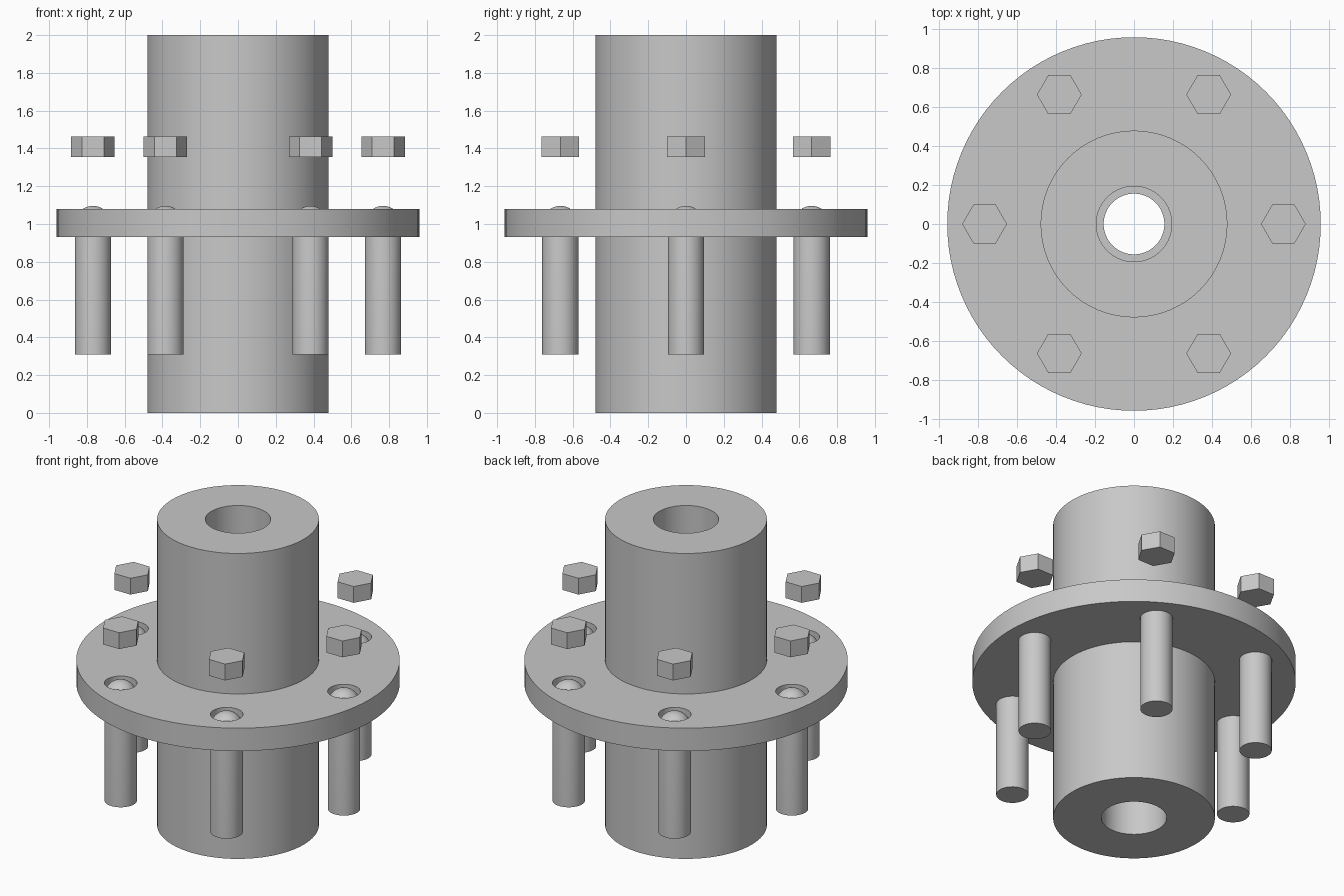
import bpy
import bmesh
from math import radians, sin, cos, pi

cube = bpy.data.objects.get("Cube")
if cube:
    bpy.data.objects.remove(cube, do_unlink=True)

# Single steel colour
steel = bpy.data.materials.new("steel grey")
steel.use_nodes = True
GREY = (0.58, 0.58, 0.58, 1)
steel.diffuse_color = GREY
steel.node_tree.nodes["Principled BSDF"].inputs["Base Color"].default_value = GREY

BOLT_CIRCLE = 0.768
BOLT_RADIUS = 0.096
BOLT_SPOTS = [(BOLT_CIRCLE * cos(k * pi / 3), BOLT_CIRCLE * sin(k * pi / 3))
              for k in range(6)]
PLATE_LOW, PLATE_HIGH = 0.93, 1.08


def lathe(name, profile, sides=64, at=(0, 0), closed=False):
    """Spin an (r, z) profile about a vertical axis."""
    bm = bmesh.new()
    verts = [bm.verts.new((r, 0, z)) for r, z in profile]
    pairs = list(zip(verts, verts[1:]))
    if closed:
        pairs.append((verts[-1], verts[0]))
    edges = [bm.edges.new(p) for p in pairs]
    bmesh.ops.spin(bm, geom=verts + edges, cent=(0, 0, 0), axis=(0, 0, 1),
                   angle=2 * pi, steps=sides, use_merge=True)
    bmesh.ops.remove_doubles(bm, verts=bm.verts, dist=1e-5)
    bmesh.ops.recalc_face_normals(bm, faces=bm.faces)
    mesh = bpy.data.meshes.new(name)
    bm.to_mesh(mesh)
    bm.free()
    mesh.materials.append(steel)
    obj = bpy.data.objects.new(name, mesh)
    obj.location = (*at, 0)
    bpy.context.collection.objects.link(obj)
    return obj


def ring(name, inner, outer, low, high, sides=96):
    return lathe(name, [(inner, low), (outer, low), (outer, high), (inner, high)],
                 sides, closed=True)


def activate(obj):
    bpy.ops.object.select_all(action='DESELECT')
    obj.select_set(True)
    bpy.context.view_layer.objects.active = obj


def smooth(obj):
    activate(obj)
    bpy.ops.object.shade_smooth_by_angle(angle=radians(30))


# Hub tubes above and below the flange
smooth(ring("upper_hub", 0.194, 0.48, PLATE_HIGH, 2.0))
smooth(ring("lower_hub", 0.194, 0.48, 0.0, PLATE_LOW))

# Flange plate with a narrower bore and six bolt holes
plate = ring("flange_plate", 0.156, 0.96, PLATE_LOW, PLATE_HIGH)
for spot in BOLT_SPOTS:
    r = BOLT_RADIUS + 0.001
    cutter = lathe("hole_cutter", [(0, 0.8), (r, 0.8), (r, 1.2), (0, 1.2)], 48, spot)
    cutter.hide_render = True
    cut = plate.modifiers.new("bolt hole", 'BOOLEAN')
    cut.operation = 'DIFFERENCE'
    cut.solver = 'EXACT'
    cut.object = cutter
    activate(plate)
    bpy.ops.object.modifier_apply(modifier=cut.name)
    bpy.data.objects.remove(cutter, do_unlink=True)
smooth(plate)

# Round-topped bolt shanks and the loose hexagonal heads above them
dome = [(BOLT_RADIUS * cos(a * pi / 20), 1.0 + BOLT_RADIUS * sin(a * pi / 20))
        for a in range(10)] + [(0, 1.0 + BOLT_RADIUS)]
for i, spot in enumerate(BOLT_SPOTS, 1):
    smooth(lathe(f"bolt_shank_{i}", [(0, 0.31), (BOLT_RADIUS, 0.31)] + dome, 48, spot))
    lathe(f"hex_head_{i}", [(0, 1.355), (0.115, 1.355), (0.115, 1.462), (0, 1.462)],
          6, spot)
